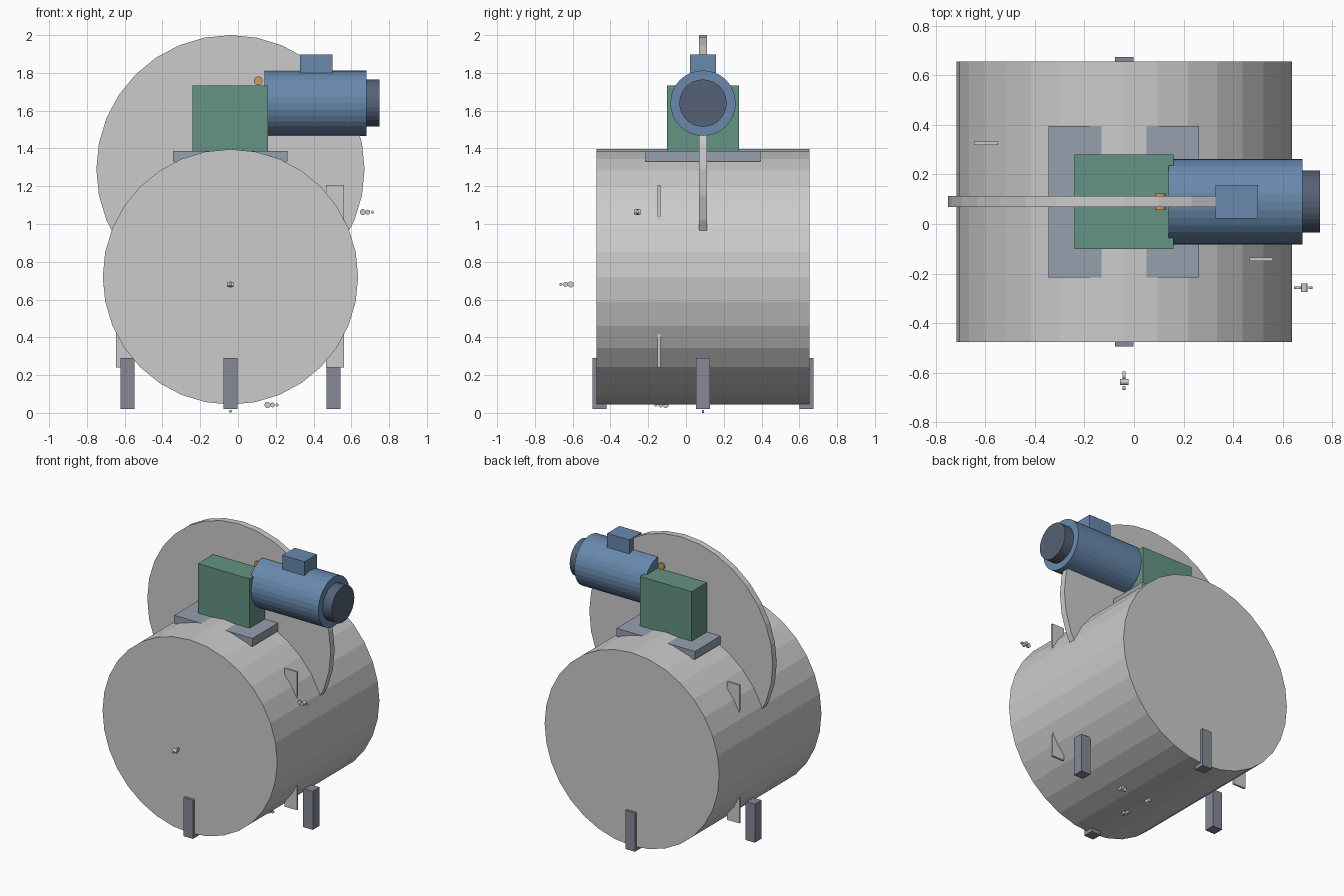
import bpy
from mathutils import Vector, Matrix
from math import pi

if "Cube" in bpy.data.objects:
    bpy.data.objects.remove(bpy.data.objects["Cube"])

CX, CY = -0.04, 0.09          # machine centre line


def paint(obj, name, color):
    if color:
        mat = bpy.data.materials.get(name) or bpy.data.materials.new(name)
        mat.diffuse_color = (*color, 1)
        mat.use_nodes = True
        mat.node_tree.nodes["Principled BSDF"].inputs["Base Color"].default_value = mat.diffuse_color
        obj.data.materials.append(mat)
    return obj


def box(name, lo, hi, mat=None, color=None):
    lo, hi = Vector(lo), Vector(hi)
    bpy.ops.mesh.primitive_cube_add(size=1)
    obj = bpy.context.object
    obj.name = name
    obj.data.transform(Matrix.Translation((lo + hi) / 2) @ Matrix.Diagonal((*(hi - lo), 1)))
    return paint(obj, mat, color)


def cyl(name, center, radius, length, axis, sides=32, mat=None, color=None):
    bpy.ops.mesh.primitive_cylinder_add(vertices=sides, radius=radius, depth=length)
    obj = bpy.context.object
    obj.name = name
    rot = {'x': Matrix.Rotation(pi / 2, 4, 'Y'),
           'y': Matrix.Rotation(pi / 2, 4, 'X')}[axis]
    obj.data.transform(Matrix.Translation(center) @ rot)
    return paint(obj, mat, color)


STEEL = ("steel", (0.24, 0.25, 0.31))
PLATE = ("plate", (0.30, 0.35, 0.42))
GREEN = ("green", (0.13, 0.29, 0.23))
BLUE = ("blue", (0.14, 0.25, 0.42))
DARK = ("dark", (0.09, 0.12, 0.18))
COPPER = ("copper", (0.65, 0.33, 0.12))

# Drum and upright disc
cyl("drum", (CX, 0.09, 0.72), 0.676, 1.13, 'y')
cyl("disc", (CX, CY, 1.29), 0.71, 0.044, 'y')

# Four legs around the drum
for name, dx, dy in (("right", 0.545, 0), ("left", -0.545, 0),
                     ("front", 0, -0.547), ("back", 0, 0.547)):
    x, y = CX + dx, CY + dy
    box(name + "_leg", (x - .037, y - .037, 0.02), (x + .037, y + .037, 0.29), *STEEL)

# Side gusset plates running through the drum
for name, x, y in (("right", 0.513, -0.143), ("left", -0.597, 0.325)):
    box(name + "_gusset", (x - .048, y - .007, 0.24), (x + .048, y + .007, 1.207))

# Mounting plate, gearbox and motor
box("mounting_plate", (-0.345, -0.215, 1.33), (0.262, 0.395, 1.387), *PLATE)
box("gearbox", (-0.24, -0.10, 1.387), (0.16, 0.28, 1.733), *GREEN)
cyl("motor", (0.41, CY, 1.64), 0.173, 0.54, 'x', 32, *BLUE)
cyl("motor_end_cap", (0.715, CY, 1.64), 0.125, 0.07, 'x', 32, *DARK)
box("terminal_box", (0.328, 0.022, 1.78), (0.50, 0.158, 1.897), *BLUE)
cyl("copper_pin", (0.107, CY, 1.758), 0.023, 0.067, 'y', 16, *COPPER)


# Small fittings: three shrinking discs in a row
def fitting(name, start, direction, axis):
    for i, (off, r, w) in enumerate(((.016, .016, .012), (.042, .013, .034), (.067, .008, .012))):
        pos = Vector(start) + Vector(direction) * off
        cyl(f"{name}_{i + 1}", pos, r, w, axis, 12)


fitting("side_fitting", (0.645, -0.257, 1.063), (1, 0, 0), 'y')
fitting("front_fitting", (CX, -0.595, 0.68), (0, -1, 0), 'x')
fitting("lower_side_fitting", (0.14, CY, 0.042), (1, 0, 0), 'y')
fitting("lower_front_fitting", (CX, -0.092, 0.042), (0, -1, 0), 'x')
fitting("bottom_fitting", (CX, CY, 0.075), (0, 0, -1), 'y')
